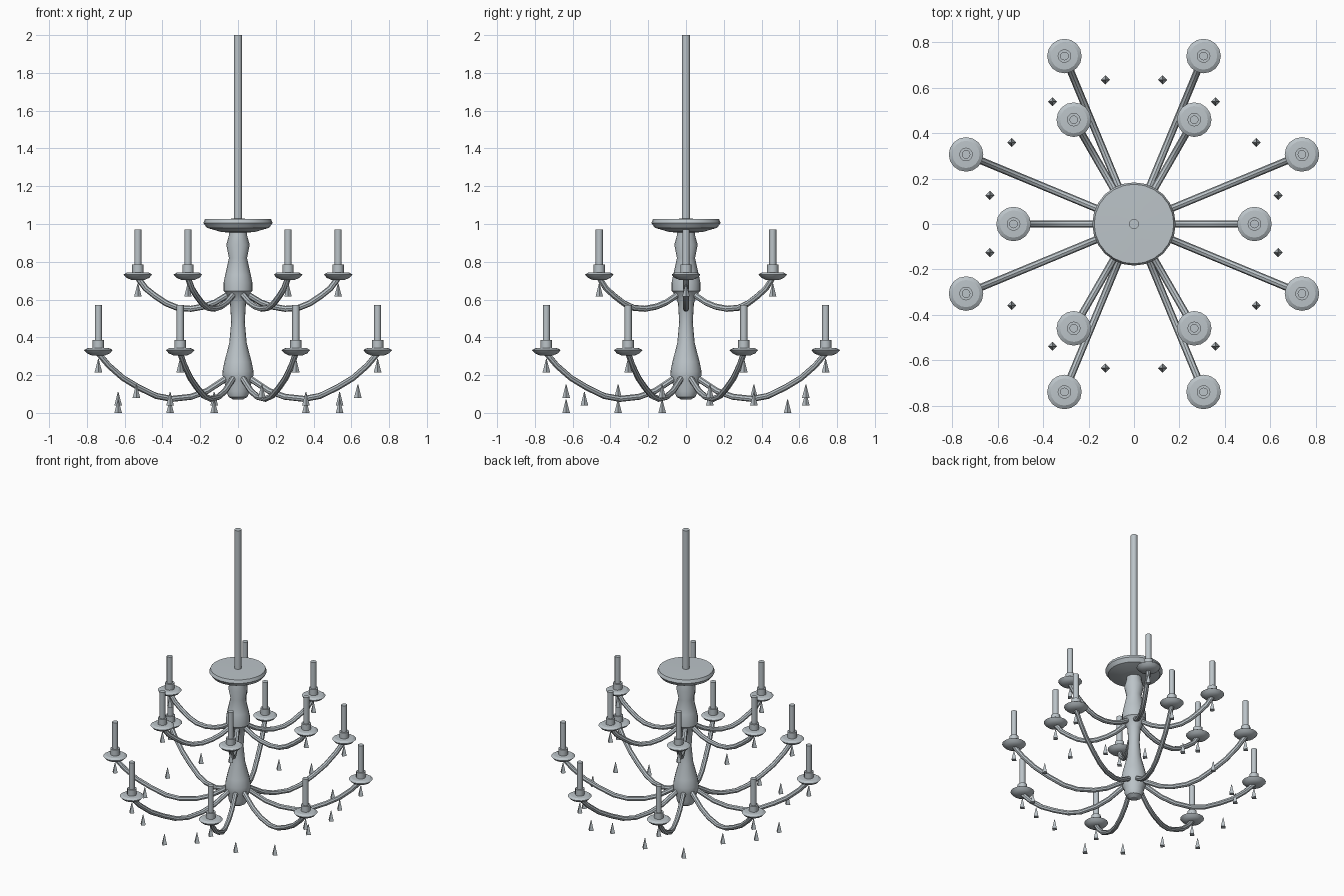
import bpy, bmesh, math
from mathutils import Vector

if "Cube" in bpy.data.objects:
    bpy.data.objects.remove(bpy.data.objects["Cube"])

metal = bpy.data.materials.new("pale_steel")
metal.diffuse_color = (0.50, 0.55, 0.58, 1)
metal.use_nodes = True
metal.node_tree.nodes["Principled BSDF"].inputs["Base Color"].default_value = metal.diffuse_color


def finish(name, bm, smooth=None):
    bmesh.ops.recalc_face_normals(bm, faces=bm.faces)
    me = bpy.data.meshes.new(name)
    bm.to_mesh(me)
    bm.free()
    me.materials.append(metal)
    ob = bpy.data.objects.new(name, me)
    bpy.context.collection.objects.link(ob)
    if smooth:
        bpy.ops.object.select_all(action='DESELECT')
        ob.select_set(True)
        bpy.context.view_layer.objects.active = ob
        bpy.ops.object.shade_smooth_by_angle(angle=math.radians(smooth))
    return ob


def skin(bm, rings):
    """Join rings of points into a capped tube."""
    rs = [[bm.verts.new(p) for p in r] for r in rings]
    n = len(rs[0])
    for a, b in zip(rs, rs[1:]):
        for i in range(n):
            j = (i + 1) % n
            bm.faces.new((a[i], a[j], b[j], b[i]))
    bm.faces.new(rs[0])
    bm.faces.new(rs[-1])


def lathe(name, profile, sides, at=(0, 0, 0), smooth=None):
    """Turn a (radius, z) profile around a vertical axis."""
    bm = bmesh.new()
    skin(bm, [[Vector(at) + Vector((r * math.cos(math.tau * i / sides),
                                    r * math.sin(math.tau * i / sides), z))
               for i in range(sides)] for r, z in profile])
    return finish(name, bm, smooth)


def arm(name, path, ang, radius=0.016, sides=8):
    """Tube along a (distance, z) path in the vertical plane at angle ang."""
    out = Vector((math.cos(ang), math.sin(ang), 0))
    side = Vector((-math.sin(ang), math.cos(ang), 0))
    pts = [out * d + Vector((0, 0, z)) for d, z in path]
    rings = []
    for k, p in enumerate(pts):
        t = (pts[min(k + 1, len(pts) - 1)] - pts[max(k - 1, 0)]).normalized()
        up = side.cross(t)
        rings.append([p + radius * (math.cos(math.tau * i / sides) * side +
                                    math.sin(math.tau * i / sides) * up)
                      for i in range(sides)])
    bm = bmesh.new()
    skin(bm, rings)
    finish(name, bm, 40)


def pendant(name, x, y, z):
    """Four-sided crystal drop, point upwards."""
    lathe(name, [(0.020, 0), (0.002, 0.07)], 4, (x, y, z))


# Hanging rod, canopy and turned column
lathe("hanging_rod", [(0.022, 0.95), (0.022, 2.0)], 12, smooth=40)
lathe("canopy", [(0.05, 0.955), (0.09, 0.958), (0.165, 0.98), (0.183, 1.005),
                 (0.175, 1.026), (0.02, 1.028)], 24, smooth=20)
lathe("column", [(0.025, 0.07), (0.05, 0.085), (0.062, 0.115), (0.062, 0.13),
                 (0.08, 0.18), (0.082, 0.22), (0.072, 0.27), (0.046, 0.37),
                 (0.036, 0.48), (0.042, 0.58), (0.066, 0.635), (0.076, 0.645),
                 (0.076, 0.69), (0.068, 0.73), (0.048, 0.82), (0.062, 0.89),
                 (0.048, 0.94), (0.048, 0.97)], 16, smooth=30)

# Two tiers of arms, each with drip pan, candle and drop
lower = [(0.04, 0.20), (0.10, 0.163), (0.18, 0.115), (0.27, 0.085), (0.38, 0.074),
         (0.47, 0.09), (0.57, 0.135), (0.66, 0.185), (0.74, 0.25), (0.80, 0.315)]
upper = [(0.03, 0.64), (0.07, 0.615), (0.12, 0.585), (0.18, 0.563), (0.25, 0.551),
         (0.32, 0.556), (0.38, 0.58), (0.44, 0.62), (0.49, 0.66), (0.53, 0.715)]
for tier, path, count, start, base in (("lower", lower, 8, math.pi / 8, 0.30),
                                       ("upper", upper, 6, 0.0, 0.70)):
    for k in range(count):
        a = start + math.tau * k / count
        d = path[-1][0]
        x, y = d * math.cos(a), d * math.sin(a)
        at = (x, y, base)
        arm(f"{tier}_arm_{k}", path, a)
        lathe(f"{tier}_drip_pan_{k}", [(0.035, 0.004), (0.060, 0.015), (0.076, 0.032),
                                       (0.060, 0.042), (0.025, 0.044)], 16, at, 25)
        lathe(f"{tier}_socket_{k}", [(0.030, 0.035), (0.030, 0.085)], 12, at, 40)
        lathe(f"{tier}_candle_{k}", [(0.019, 0.08), (0.019, 0.27)], 12, at, 40)
        pendant(f"{tier}_drop_{k}", x, y, base - 0.085)

# Ring of sixteen free drops at three repeating heights
for k in range(16):
    a = math.tau * (k + 0.5) / 16
    pendant(f"ring_drop_{k}", 0.647 * math.cos(a), 0.647 * math.sin(a),
            0.08 - 0.04 * (k % 3))
